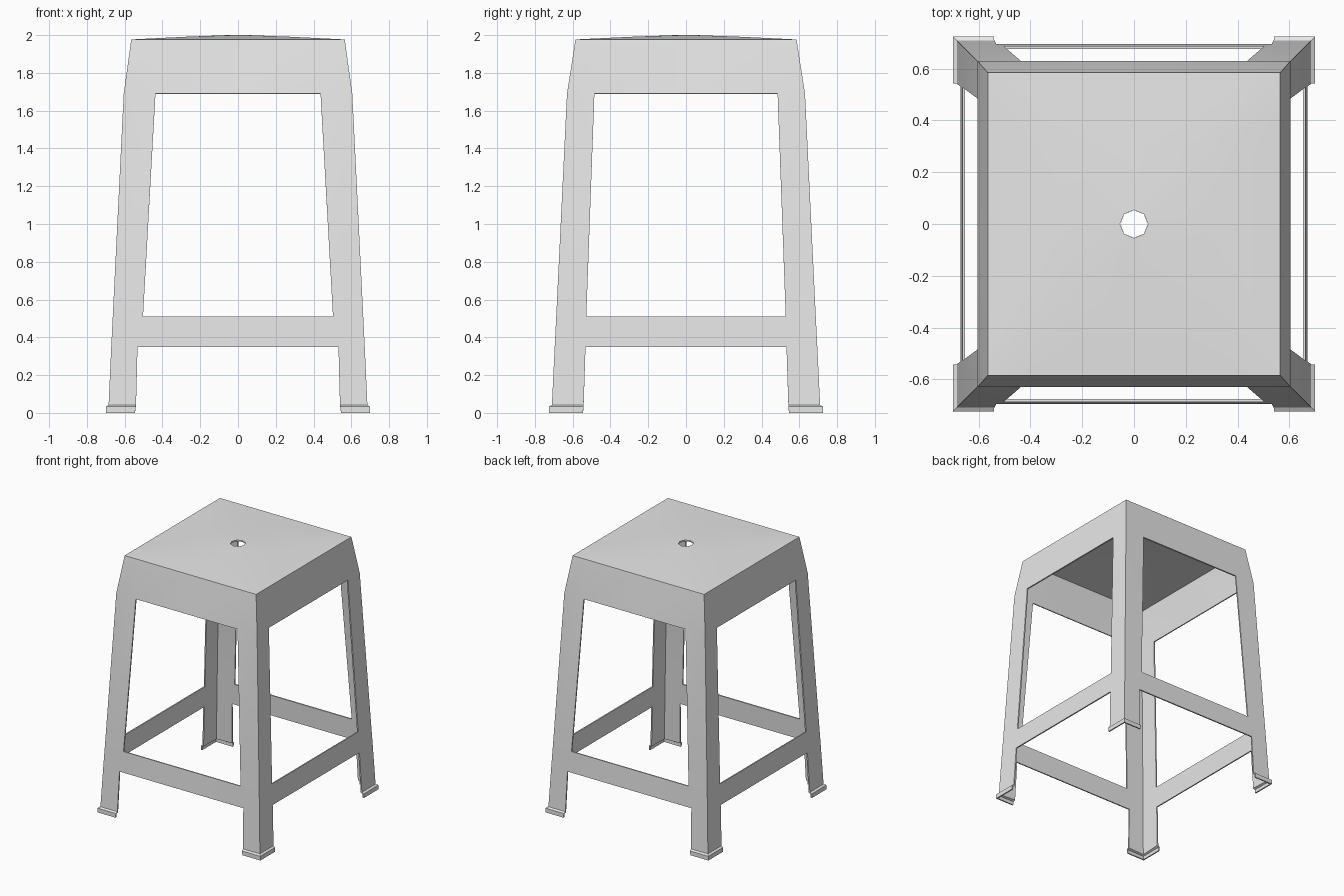
import bpy
import bmesh
import math

cube = bpy.data.objects.get("Cube")
if cube:
    bpy.data.objects.remove(cube, do_unlink=True)

plastic = bpy.data.materials.new("light_grey_plastic")
plastic.use_nodes = True
colour = (0.8, 0.8, 0.8, 1.0)
plastic.diffuse_color = colour
plastic.node_tree.nodes["Principled BSDF"].inputs["Base Color"].default_value = colour

# Rows from foot to rim: height, half width x, half depth y,
# inner leg edge on front/back, inner leg edge on the sides
ROWS = [
    (0.0, 0.70, 0.725, 0.545, 0.545),
    (0.033, 0.70, 0.725, 0.542, 0.543),
    (0.042, 0.685, 0.71, 0.54, 0.542),
    (0.35, 0.671, 0.695, 0.532, 0.532),
    (0.51, 0.663, 0.687, 0.503, 0.528),
    (1.69, 0.605, 0.63, 0.437, 0.485),
    (1.977, 0.565, 0.585, 0.42, 0.46),
]
BAR_ROW, APRON_ROW = 3, 5      # rows that run the full width of a side
HOLE_RADIUS, TOP = 0.054, 2.0

# Each side maps (along, outward) to x, y, going round counter-clockwise
SIDES = [
    lambda u, d: (u, -d),
    lambda u, d: (d, u),
    lambda u, d: (-u, d),
    lambda u, d: (-d, -u),
]

bm = bmesh.new()


def face(points):
    bm.faces.new([bm.verts.new(p) for p in points])


def side_grid(k):
    grid = []
    for z, wx, wy, in_x, in_y in ROWS:
        out, depth, inner = (wx, wy, in_x) if k % 2 == 0 else (wy, wx, in_y)
        grid.append([(*SIDES[k](u, depth), z)
                     for u in (-out, -inner, 0, inner, out)])
    return grid


for k in range(4):
    grid = side_grid(k)

    # Legs, crossbar and apron of this side
    for j in range(len(ROWS) - 1):
        for i in range(4):
            if i in (0, 3) or j in (BAR_ROW, APRON_ROW):
                face([grid[j][i], grid[j][i + 1],
                      grid[j + 1][i + 1], grid[j + 1][i]])

    # Gently domed seat, down to the octagonal centre hole
    rim = grid[-1]
    for half in range(2):
        a, b, c = rim[half * 2:half * 2 + 3]
        mid = [(p[0] / 2, p[1] / 2, 1.991) for p in (a, c)]
        start = math.radians(225 + 90 * k + 45 * half)
        hole = [(HOLE_RADIUS * math.cos(t), HOLE_RADIUS * math.sin(t), TOP)
                for t in (start, start + math.pi / 4)]
        face([a, b, c, mid[1], mid[0]])
        face([mid[0], mid[1], hole[1], hole[0]])

bmesh.ops.remove_doubles(bm, verts=bm.verts, dist=0.0005)
mesh = bpy.data.meshes.new("stool_shell")
bm.to_mesh(mesh)
bm.free()
mesh.materials.append(plastic)

stool = bpy.data.objects.new("stool_shell", mesh)
bpy.context.collection.objects.link(stool)
bpy.ops.object.select_all(action="DESELECT")
stool.select_set(True)
bpy.context.view_layer.objects.active = stool

# Thin moulded wall, grown inwards
wall = stool.modifiers.new("wall_thickness", "SOLIDIFY")
wall.thickness = 0.01
wall.offset = -1
wall.use_even_offset = True
bpy.ops.object.modifier_apply(modifier=wall.name)
bpy.ops.object.shade_smooth_by_angle(angle=math.radians(30))
